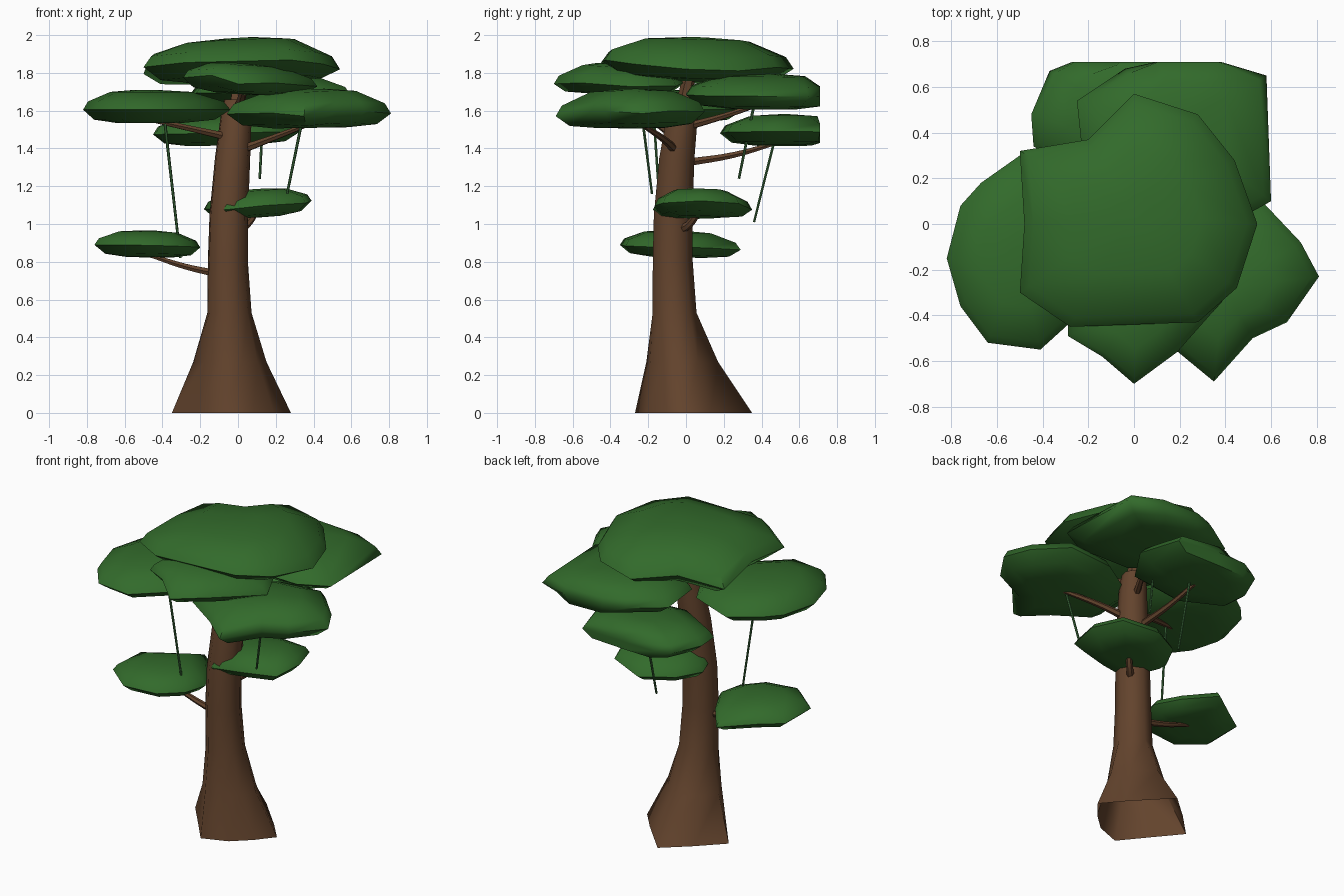
import bpy, bmesh, math
from mathutils import Vector

cube = bpy.data.objects.get("Cube")
if cube:
    bpy.data.objects.remove(cube, do_unlink=True)


def material(name, color):
    mat = bpy.data.materials.new(name)
    mat.use_nodes = True
    mat.diffuse_color = color
    mat.node_tree.nodes["Principled BSDF"].inputs["Base Color"].default_value = color
    return mat


BARK = material("bark brown", (0.125, 0.057, 0.026, 1))
LEAF = material("leaf green", (0.032, 0.145, 0.024, 1))
VINE = material("vine green", (0.045, 0.15, 0.045, 1))


def finish(name, bm, mat, angle):
    """Turn a bmesh into a shaded, coloured object."""
    bmesh.ops.remove_doubles(bm, verts=bm.verts, dist=0.0005)
    bmesh.ops.recalc_face_normals(bm, faces=bm.faces)
    mesh = bpy.data.meshes.new(name)
    bm.to_mesh(mesh)
    bm.free()
    mesh.materials.append(mat)
    obj = bpy.data.objects.new(name, mesh)
    bpy.context.collection.objects.link(obj)
    bpy.ops.object.select_all(action='DESELECT')
    obj.select_set(True)
    bpy.context.view_layer.objects.active = obj
    bpy.ops.object.shade_smooth_by_angle(angle=math.radians(angle))
    return obj


def loft(name, rings, mat, angle, open_bottom=False):
    """Skin a stack of equal-length rings and cap the ends."""
    bm = bmesh.new()
    loops = [[bm.verts.new(p) for p in ring] for ring in rings]
    count = len(loops[0])
    for low, high in zip(loops, loops[1:]):
        for i in range(count):
            j = (i + 1) % count
            bm.faces.new((low[i], low[j], high[j], high[i]))
    if not open_bottom:
        bm.faces.new(loops[0][::-1])
    bm.faces.new(loops[-1])
    return finish(name, bm, mat, angle)


# Cushion section of a leaf pad: (outline scale, height share)
PAD = [(0.45, 0.0), (0.82, 0.1), (1.0, 0.4), (0.92, 0.65), (0.55, 0.94), (0.15, 1.0)]
BACK_LIMIT = 0.71


def leaf_pad(name, z_low, z_high, tilt, outline):
    """Flattened foliage pad; a third outline value lifts or drops the rim there,
    and the back is trimmed to a flat plane."""
    points = [Vector(p[:2]) for p in outline]
    lifts = [p[2] if len(p) > 2 else 0 for p in outline]
    centre = sum(points, Vector((0, 0))) / len(points)
    rings = []
    for scale, share in PAD:
        ring = []
        for p, lift in zip(points, lifts):
            d = (p - centre) * scale
            q = centre + d
            z = z_low + (z_high - z_low) * share + d.dot(Vector(tilt)) + lift * scale ** 3
            ring.append((q.x, min(q.y, BACK_LIMIT), z))
        rings.append(ring)
    return loft(name, rings, LEAF, 65)


def tube(name, points, radius, tip, mat):
    """Tapered tube along a smooth curve."""
    curve = bpy.data.curves.new(name, 'CURVE')
    curve.dimensions = '3D'
    curve.bevel_depth = radius
    curve.bevel_resolution = 1
    curve.resolution_u = 4
    curve.use_fill_caps = True
    spline = curve.splines.new('BEZIER')
    spline.bezier_points.add(len(points) - 1)
    for i, (bp, co) in enumerate(zip(spline.bezier_points, points)):
        bp.co = co
        bp.handle_left_type = bp.handle_right_type = 'AUTO'
        bp.radius = 1 + (tip / radius - 1) * i / (len(points) - 1)
    source = bpy.data.objects.new(name, curve)
    bpy.context.collection.objects.link(source)
    graph = bpy.context.evaluated_depsgraph_get()
    mesh = source.evaluated_get(graph).to_mesh()
    bm = bmesh.new()
    bm.from_mesh(mesh)
    bpy.data.objects.remove(source, do_unlink=True)
    bpy.data.curves.remove(curve)
    return finish(name, bm, mat, 50)


# Trunk: round sections blended into an irregular root flare, open underneath
roots = [(0.28, 0.0), (0.17, 0.13), (-0.04, 0.35), (-0.2, 0.21), (-0.35, 0.06),
         (-0.21, -0.11), (-0.08, -0.27), (0.08, -0.21), (0.19, -0.11)]
sections = [(0, 0.115, -0.05, -0.065, 1), (0.27, 0.115, -0.05, -0.065, 0.4),
            (0.53, 0.115, -0.047, -0.065, 0.02), (0.8, 0.108, -0.055, -0.072, 0),
            (1.05, 0.104, -0.05, -0.07, 0), (1.35, 0.095, -0.03, -0.05, 0),
            (1.58, 0.083, -0.01, -0.02, 0), (1.66, 0.07, -0.005, -0.01, 0)]
trunk_rings = []
for z, r, cx, cy, flare in sections:
    ring = []
    for i, root in enumerate(roots):
        a = math.tau * i / len(roots) + 0.1
        p = Vector((cx + r * math.cos(a), cy + r * math.sin(a)))
        p = p.lerp(Vector(root), flare)
        ring.append((p.x, p.y, z))
    trunk_rings.append(ring)
loft("trunk", trunk_rings, BARK, 75, open_bottom=True)

# Branches
tube("low_branch", [(-0.1, -0.07, 0.735), (-0.28, -0.06, 0.775), (-0.48, -0.05, 0.84)], 0.022, 0.012, BARK)
tube("middle_branch", [(0, -0.03, 0.97), (0.05, 0.02, 1.0), (0.11, 0.08, 1.09)], 0.025, 0.015, BARK)
tube("left_branch", [(-0.05, -0.06, 1.46), (-0.25, -0.12, 1.505), (-0.5, -0.2, 1.56)], 0.022, 0.012, BARK)
tube("right_branch", [(0.02, -0.06, 1.395), (0.17, -0.12, 1.45), (0.38, -0.24, 1.53)], 0.024, 0.012, BARK)
tube("back_branch", [(-0.04, 0.0, 1.325), (-0.06, 0.25, 1.365), (-0.08, 0.48, 1.43)], 0.023, 0.012, BARK)
tube("back_upper_branch", [(0, 0.02, 1.52), (0.08, 0.18, 1.565), (0.16, 0.38, 1.63)], 0.022, 0.012, BARK)
tube("crown_branch", [(-0.005, -0.01, 1.6), (0, 0.0, 1.7), (0.02, 0.03, 1.82)], 0.045, 0.03, BARK)
tube("front_branch", [(0, -0.02, 1.6), (0.02, -0.15, 1.67), (0.04, -0.32, 1.74)], 0.03, 0.015, BARK)

# Leaf pads
leaf_pad("crown_leaves", 1.755, 1.985, (0.06, -0.01),
         [(0.54, 0, -0.06), (0.44, 0.28, -0.06), (0.28, 0.48, -0.03), (0, 0.57, -0.02),
          (-0.2, 0.37, -0.01), (-0.5, 0.32, -0.02), (-0.48, 0, 0.03), (-0.5, -0.3, 0.01),
          (-0.28, -0.45, 0.02), (0.28, -0.43), (0.45, -0.28, -0.03)])
leaf_pad("front_leaves", 1.69, 1.85, (-0.06, -0.02),
         [(0.42, -0.3), (0.3, -0.05), (-0.1, 0), (-0.28, -0.2, 0.01), (-0.29, -0.49),
          (-0.14, -0.58, 0.02), (0, -0.7, -0.02), (0.19, -0.56)])
leaf_pad("right_leaves", 1.51, 1.715, (0.02, 0),
         [(0.81, -0.23, -0.015), (0.73, -0.08), (0.56, 0.1), (0.25, 0.08), (-0.04, -0.1),
          (-0.06, -0.38), (0.18, -0.55), (0.35, -0.69, -0.02), (0.52, -0.5), (0.67, -0.43)])
leaf_pad("left_leaves", 1.535, 1.71, (0, 0),
         [(-0.04, -0.12), (-0.2, 0.18), (-0.5, 0.3), (-0.67, 0.18), (-0.76, 0.08),
          (-0.82, -0.15), (-0.76, -0.36), (-0.64, -0.52), (-0.41, -0.55), (-0.2, -0.36)])
leaf_pad("back_leaves", 1.61, 1.795, (-0.02, -0.01),
         [(0.6, 0.1), (0.58, 0.65), (0.38, 0.78), (0.1, 0.8), (-0.04, 0.68),
          (-0.25, 0.54), (-0.22, 0.25), (0.1, 0), (0.42, 0)])
leaf_pad("back_low_leaves", 1.415, 1.58, (0.02, 0),
         [(0.33, 0.45), (0.25, 0.74), (-0.05, 0.84), (-0.27, 0.76), (-0.37, 0.67),
          (-0.45, 0.48), (-0.44, 0.34), (-0.15, 0.18), (0.18, 0.22)])
leaf_pad("middle_leaves", 1.035, 1.185, (0.06, 0.0),
         [(0.39, 0.08, 0.01), (0.32, 0.28), (0.1, 0.35, -0.02), (-0.1, 0.24), (-0.18, 0.08),
          (-0.12, -0.08), (-0.07, -0.175, -0.01), (0.14, -0.165), (0.36, -0.12)])
leaf_pad("low_leaves", 0.825, 0.965, (-0.02, -0.02),
         [(-0.2, -0.05), (-0.28, 0.1), (-0.42, 0.29, -0.01), (-0.62, 0.14), (-0.75, 0.05),
          (-0.76, -0.2), (-0.58, -0.35), (-0.36, -0.32), (-0.24, -0.2)])

# Hanging vines
for name, top, end in [
        ("left_vine", (-0.39, -0.17, 1.56), (-0.305, -0.12, 0.82)),
        ("right_vine", (0.34, -0.23, 1.55), (0.26, -0.18, 1.16)),
        ("back_vine", (-0.04, 0.47, 1.45), (-0.04, 0.36, 1.01)),
        ("back_upper_vine", (0.135, 0.36, 1.63), (0.115, 0.28, 1.24))]:
    middle = [(a + b) / 2 for a, b in zip(top, end)]
    tube(name, [top, middle, end], 0.008, 0.007, VINE)
